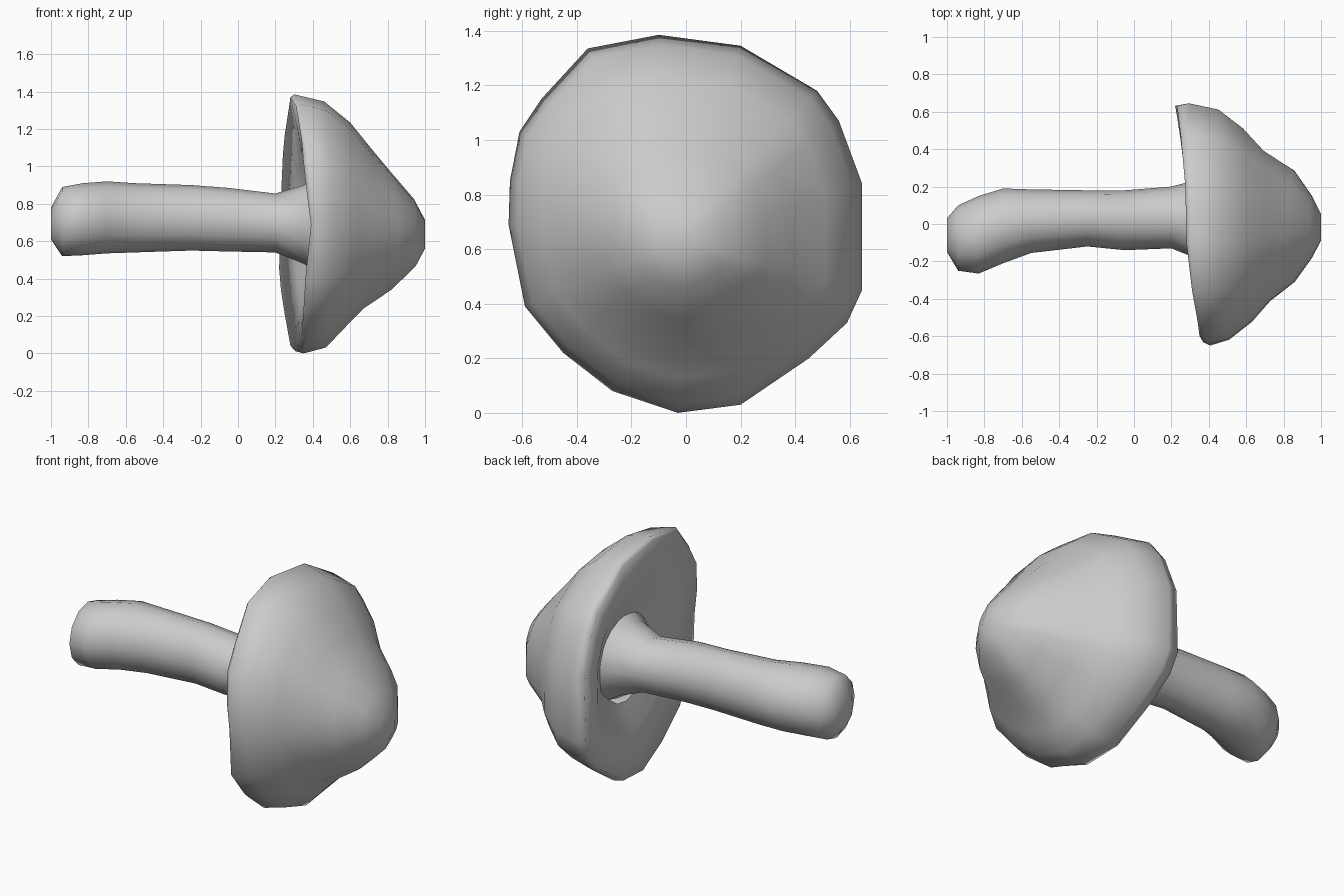
import bpy, bmesh, math

if "Cube" in bpy.data.objects:
    bpy.data.objects.remove(bpy.data.objects["Cube"])


def loft(name, rings, cap_first=False, cap_last=False):
    """Skin a list of equal-length point rings into one smooth mesh."""
    bm = bmesh.new()
    loops = [[bm.verts.new(p) for p in ring] for ring in rings]
    n = len(loops[0])
    for a, b in zip(loops, loops[1:]):
        for i in range(n):
            j = (i + 1) % n
            bm.faces.new((a[i], a[j], b[j], b[i]))
    if cap_first:
        bm.faces.new(loops[0])
    if cap_last:
        bm.faces.new(loops[-1])
    bmesh.ops.recalc_face_normals(bm, faces=bm.faces)
    # open shells: make sure normals point away from the part's middle
    if bm.calc_volume(signed=True) < 0:
        bmesh.ops.reverse_faces(bm, faces=bm.faces)
    mesh = bpy.data.meshes.new(name)
    bm.to_mesh(mesh)
    bm.free()
    mesh.polygons.foreach_set("use_smooth", [True] * len(mesh.polygons))
    obj = bpy.data.objects.new(name, mesh)
    bpy.context.collection.objects.link(obj)
    return obj


# Stem: x, y range, z range of each cross-section
stem_sections = [
    (-1.00, -0.15, 0.03, 0.61, 0.78),
    (-0.94, -0.25, 0.10, 0.52, 0.89),
    (-0.83, -0.265, 0.15, 0.525, 0.91),
    (-0.70, -0.21, 0.19, 0.535, 0.92),
    (-0.55, -0.155, 0.185, 0.54, 0.91),
    (-0.25, -0.12, 0.18, 0.55, 0.90),
    (-0.05, -0.14, 0.18, 0.545, 0.885),
    (0.20, -0.13, 0.20, 0.54, 0.855),
    (0.35, -0.19, 0.24, 0.48, 0.90),
    (0.43, -0.25, 0.29, 0.43, 0.95),
]
SIDES = 12
stem_rings = []
for x, y0, y1, z0, z1 in stem_sections:
    ring = []
    for i in range(SIDES):
        a = math.tau * i / SIDES
        ring.append((x, (y0 + y1) / 2 + (y1 - y0) / 2 * math.cos(a),
                     (z0 + z1) / 2 + (z1 - z0) / 2 * math.sin(a)))
    stem_rings.append(ring)
loft("stem", stem_rings, cap_first=True)

# Cap rim outline: y, z and x of the wavy lower lip
rim = [
    (0.645, 0.84, 0.23), (0.56, 1.07, 0.24), (0.48, 1.18, 0.25),
    (0.20, 1.345, 0.275), (-0.10, 1.385, 0.28), (-0.36, 1.335, 0.31),
    (-0.53, 1.15, 0.34), (-0.61, 1.03, 0.35), (-0.645, 0.85, 0.37),
    (-0.65, 0.69, 0.39), (-0.59, 0.39, 0.36), (-0.45, 0.22, 0.35),
    (-0.27, 0.08, 0.34), (-0.03, 0.0, 0.305), (0.20, 0.03, 0.28),
    (0.45, 0.20, 0.25), (0.59, 0.33, 0.23), (0.645, 0.45, 0.22),
]
CY, CZ = -0.02, 0.63

# Dome profile: radius fraction, then x toward +y, up, -y, down
dome = [
    (1.00, 0.29, 0.30, 0.41, 0.35),
    (0.95, 0.45, 0.46, 0.51, 0.47),
    (0.80, 0.58, 0.60, 0.63, 0.56),
    (0.62, 0.69, 0.71, 0.73, 0.67),
    (0.46, 0.86, 0.81, 0.86, 0.82),
    (0.26, 0.95, 0.94, 0.95, 0.95),
    (0.11, 1.00, 1.00, 1.00, 1.00),
]


def cap_point(p, t, x):
    return (x, CY + t * (p[0] - CY), CZ + t * (p[1] - CZ))


# Underside, from the stem out to the lip
cap_rings = []
for t, mix in ((0.36, 0.0), (0.62, 0.55), (0.98, 1.0)):
    cap_rings.append([cap_point(p, t, 0.41 + mix * (p[2] - 0.41)) for p in rim])

# Outer dome, from the rim to the crown
for t, right, up, left, down in dome:
    ring = []
    for p in rim:
        a = math.atan2(p[1] - CZ, p[0] - CY)
        side = right if math.cos(a) > 0 else left
        vert = up if math.sin(a) > 0 else down
        ring.append(cap_point(p, t, side * math.cos(a) ** 2 + vert * math.sin(a) ** 2))
    cap_rings.append(ring)
loft("mushroom_cap", cap_rings, cap_last=True)
